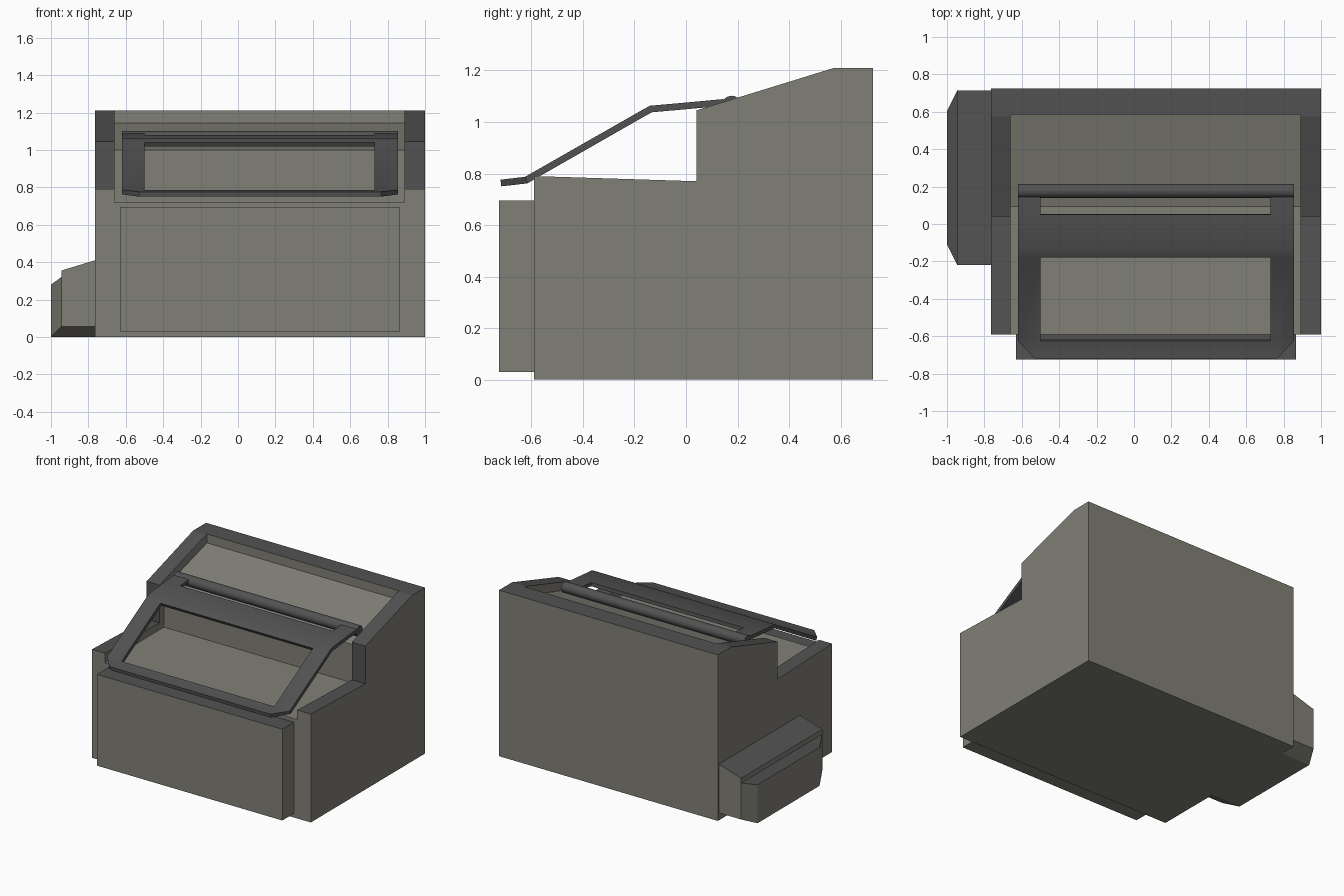
import bpy, bmesh, math

if "Cube" in bpy.data.objects:
    bpy.data.objects.remove(bpy.data.objects["Cube"])


def material(name, rgb):
    m = bpy.data.materials.new(name)
    m.diffuse_color = (*rgb, 1.0)
    m.use_nodes = True
    m.node_tree.nodes["Principled BSDF"].inputs["Base Color"].default_value = m.diffuse_color
    return m


OLIVE = material("olive_grey", (0.22, 0.215, 0.182))
DARK = material("dark_grey", (0.085, 0.085, 0.085))


def make(name, bm):
    """Turn a bmesh into an object carrying both materials."""
    bmesh.ops.remove_doubles(bm, verts=bm.verts, dist=1e-4)
    bmesh.ops.recalc_face_normals(bm, faces=bm.faces)
    me = bpy.data.meshes.new(name)
    bm.to_mesh(me)
    bm.free()
    me.materials.append(OLIVE)
    me.materials.append(DARK)
    ob = bpy.data.objects.new(name, me)
    bpy.context.collection.objects.link(ob)
    return ob


def activate(ob):
    bpy.ops.object.select_all(action='DESELECT')
    ob.select_set(True)
    bpy.context.view_layer.objects.active = ob


def loft(name, sections):
    """Skin equal-length (y, z) outlines placed at successive x positions."""
    bm = bmesh.new()
    rings = [[bm.verts.new((x, y, z)) for y, z in pts] for x, pts in sections]
    n = len(rings[0])
    for a, b in zip(rings, rings[1:]):
        for i in range(n):
            j = (i + 1) % n
            bm.faces.new((a[i], a[j], b[j], b[i]))
    bm.faces.new(rings[0])
    bm.faces.new(rings[-1][::-1])
    bmesh.ops.remove_doubles(bm, verts=bm.verts, dist=1e-4)
    bmesh.ops.dissolve_degenerate(bm, edges=bm.edges, dist=1e-4)
    return make(name, bm)


def paint(ob, rule):
    for p in ob.data.polygons:
        p.material_index = 1 if rule(p.center, p.normal) else 0


# Main body: side profile extruded across
profile = [(-0.59, 0), (0.725, 0), (0.725, 1.21), (0.575, 1.21),
           (0.04, 1.045), (0.04, 0.77), (-0.59, 0.79)]
body = loft("body", [(-0.765, profile), (1.0, profile)])

# Stepped recess cut into the top
recess = [(-0.7, 0.72), (0.09, 0.72), (0.09, 1.0), (0.585, 1.145),
          (0.585, 1.4), (-0.7, 1.4)]
cutter = loft("recess_cutter", [(-0.66, recess), (0.89, recess)])
cutter.hide_render = True
mod = body.modifiers.new("recess", 'BOOLEAN')
mod.operation = 'DIFFERENCE'
mod.solver = 'EXACT'
mod.object = cutter
activate(body)
bpy.ops.object.modifier_apply(modifier=mod.name)
bpy.data.objects.remove(cutter)


# Rim tops and the two step fronts are dark, the recess stays olive
def rim(c, n):
    inside = -0.665 < c.x < 0.895 and c.y < 0.6
    return not inside and (n.z > 0.3 or (n.y < -0.9 and c.y > 0))


paint(body, rim)

# Front panel
panel_outline = [(-0.725, 0.03), (-0.58, 0.03), (-0.58, 0.695), (-0.725, 0.695)]
panel = loft("front_panel", [(-0.63, panel_outline), (0.865, panel_outline)])
paint(panel, lambda c, n: n.z > 0.5)


# Side box on the left, chamfered at its ends and outer edge
def box_section(top):
    return [(-0.11, 0), (0.605, 0), (0.715, 0.055), (0.715, top),
            (-0.22, top), (-0.22, 0.055)]


outer = [(-0.11, 0), (0.605, 0), (0.605, 0), (0.605, 0.28),
         (-0.11, 0.28), (-0.11, 0)]
side_box = loft("side_box", [(-0.765, box_section(0.41)), (-0.945, box_section(0.355)),
                             (-0.945, box_section(0.32)), (-1.0, outer)])
paint(side_box, lambda c, n: n.z > 0.3)

# Lid: bent frame with a window and a slot, thickened downwards
path = [(-0.72, 0.776), (-0.625, 0.787), (-0.18, 1.041), (-0.14, 1.063),
        (0.05, 1.08), (0.145, 1.089)]
bm = bmesh.new()
rows = []
for r, (y, z) in enumerate(path):
    xs = (-0.53, -0.5, 0.73, 0.765) if r == 0 else (-0.62, -0.5, 0.73, 0.855)
    rows.append([bm.verts.new((x, y, z)) for x in xs])
for r in range(len(rows) - 1):
    for c in range(3):
        if c == 1 and r in (1, 4):
            continue
        bm.faces.new((rows[r][c], rows[r][c + 1], rows[r + 1][c + 1], rows[r + 1][c]))
lid = make("lid", bm)
if lid.data.polygons[0].normal.z < 0:
    lid.data.flip_normals()
paint(lid, lambda c, n: True)
mod = lid.modifiers.new("thickness", 'SOLIDIFY')
mod.thickness = 0.026
mod.offset = -1
mod.use_even_offset = True
activate(lid)
bpy.ops.object.modifier_apply(modifier=mod.name)
bpy.ops.object.shade_smooth_by_angle(angle=math.radians(32))

# Hinge bar
ring = [(0.177 + 0.038 * math.cos(i * math.tau / 16),
         1.064 + 0.038 * math.sin(i * math.tau / 16)) for i in range(16)]
bar = loft("hinge_bar", [(-0.62, ring), (0.855, ring)])
paint(bar, lambda c, n: True)
activate(bar)
bpy.ops.object.shade_smooth_by_angle(angle=math.radians(32))
